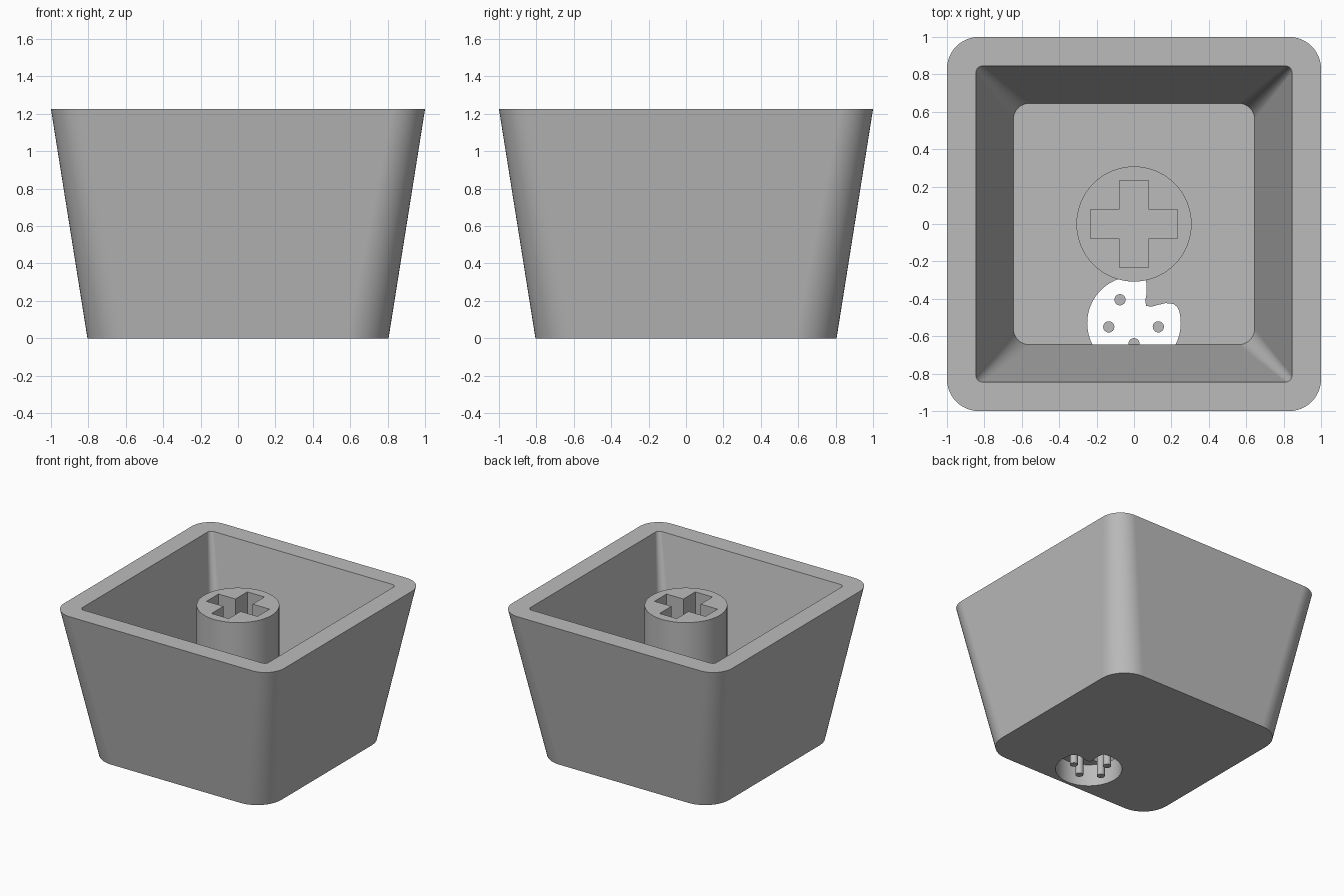
import bpy
import bmesh
from math import cos, sin, radians, pi

if "Cube" in bpy.data.objects:
    bpy.data.objects.remove(bpy.data.objects["Cube"], do_unlink=True)

HEIGHT, FLOOR, STEM_TOP = 1.225, 0.18, 1.16

# One plain grey plastic
grey = bpy.data.materials.new("grey_plastic")
grey.use_nodes = True
colour = (0.5, 0.5, 0.5, 1)
grey.diffuse_color = colour
grey.node_tree.nodes["Principled BSDF"].inputs["Base Color"].default_value = colour


def rounded_square(half, radius, steps=12):
    """Outline of a square with rounded corners, counter-clockwise."""
    points = []
    c = half - radius
    for quarter, (sx, sy) in enumerate([(1, 1), (-1, 1), (-1, -1), (1, -1)]):
        for i in range(steps + 1):
            a = (quarter + i / steps) * pi / 2
            points.append((sx * c + radius * cos(a), sy * c + radius * sin(a)))
    return points


def circle(radius, steps, x=0, y=0):
    return [(x + radius * cos(2 * pi * i / steps), y + radius * sin(2 * pi * i / steps))
            for i in range(steps)]


def loft(name, low, z0, high, z1):
    """Closed solid between two matching outlines."""
    bm = bmesh.new()
    bottom = [bm.verts.new((x, y, z0)) for x, y in low]
    top = [bm.verts.new((x, y, z1)) for x, y in high]
    for i in range(len(low)):
        j = (i + 1) % len(low)
        bm.faces.new((bottom[i], bottom[j], top[j], top[i]))
    bm.faces.new(bottom[::-1])
    bm.faces.new(top)
    bmesh.ops.recalc_face_normals(bm, faces=bm.faces)
    mesh = bpy.data.meshes.new(name)
    bm.to_mesh(mesh)
    bm.free()
    obj = bpy.data.objects.new(name, mesh)
    bpy.context.collection.objects.link(obj)
    mesh.materials.append(grey)
    return obj


def activate(obj):
    bpy.ops.object.select_all(action="DESELECT")
    obj.select_set(True)
    bpy.context.view_layer.objects.active = obj


def cut(obj, cutter):
    activate(obj)
    cutter.hide_render = True
    mod = obj.modifiers.new("cut", "BOOLEAN")
    mod.operation = "DIFFERENCE"
    mod.solver = "EXACT"
    mod.object = cutter
    bpy.ops.object.modifier_apply(modifier=mod.name)
    bpy.data.objects.remove(cutter, do_unlink=True)


def finish(obj):
    activate(obj)
    bpy.ops.object.shade_smooth_by_angle(angle=radians(30))
    mod = obj.modifiers.new("even_shading", "WEIGHTED_NORMAL")
    mod.keep_sharp = True


# Tapered shell with an open pocket
shell = loft("shell", rounded_square(0.805, 0.22), 0, rounded_square(1.0, 0.17), HEIGHT)
rise = 0.1
grow = 0.2 * rise / (HEIGHT - FLOOR)
cut(shell, loft("pocket_cutter", rounded_square(0.645, 0.085), FLOOR,
                rounded_square(0.845 + grow, 0.03), HEIGHT + rise))

# Bitten round opening through the floor
bite = [(0.062, -0.29), (0.068, -0.33), (0.068, -0.37), (0.06, -0.41), (0.065, -0.437),
        (0.09, -0.443), (0.13, -0.432), (0.17, -0.423), (0.21, -0.427), (0.232, -0.444)]
arc = [(0.25 * cos(radians(a)), -0.53 + 0.25 * sin(radians(a))) for a in range(15, -285, -5)]
opening = (arc + bite)[::-1]
cut(shell, loft("opening_cutter", opening, -0.1, opening, FLOOR + 0.002))
finish(shell)

# Round stem with a cross socket
ring = circle(0.308, 64)
stem = loft("stem", ring, FLOOR, ring, STEM_TOP)
L, W = 0.232, 0.078
cross = [(L, -W), (L, W), (W, W), (W, L), (-W, L), (-W, W),
         (-L, W), (-L, -W), (-W, -W), (-W, -L), (W, -L), (W, -W)]
cut(stem, loft("cross_cutter", cross, FLOOR - 0.1, cross, STEM_TOP + 0.1))
finish(stem)

# Small round pegs standing in the opening
for i, (x, y) in enumerate([(-0.075, -0.405), (-0.135, -0.55), (0.13, -0.55), (0, -0.64)]):
    dot = circle(0.03, 24, x, y)
    finish(loft(f"peg_{i + 1}", dot, 0, dot, FLOOR))
